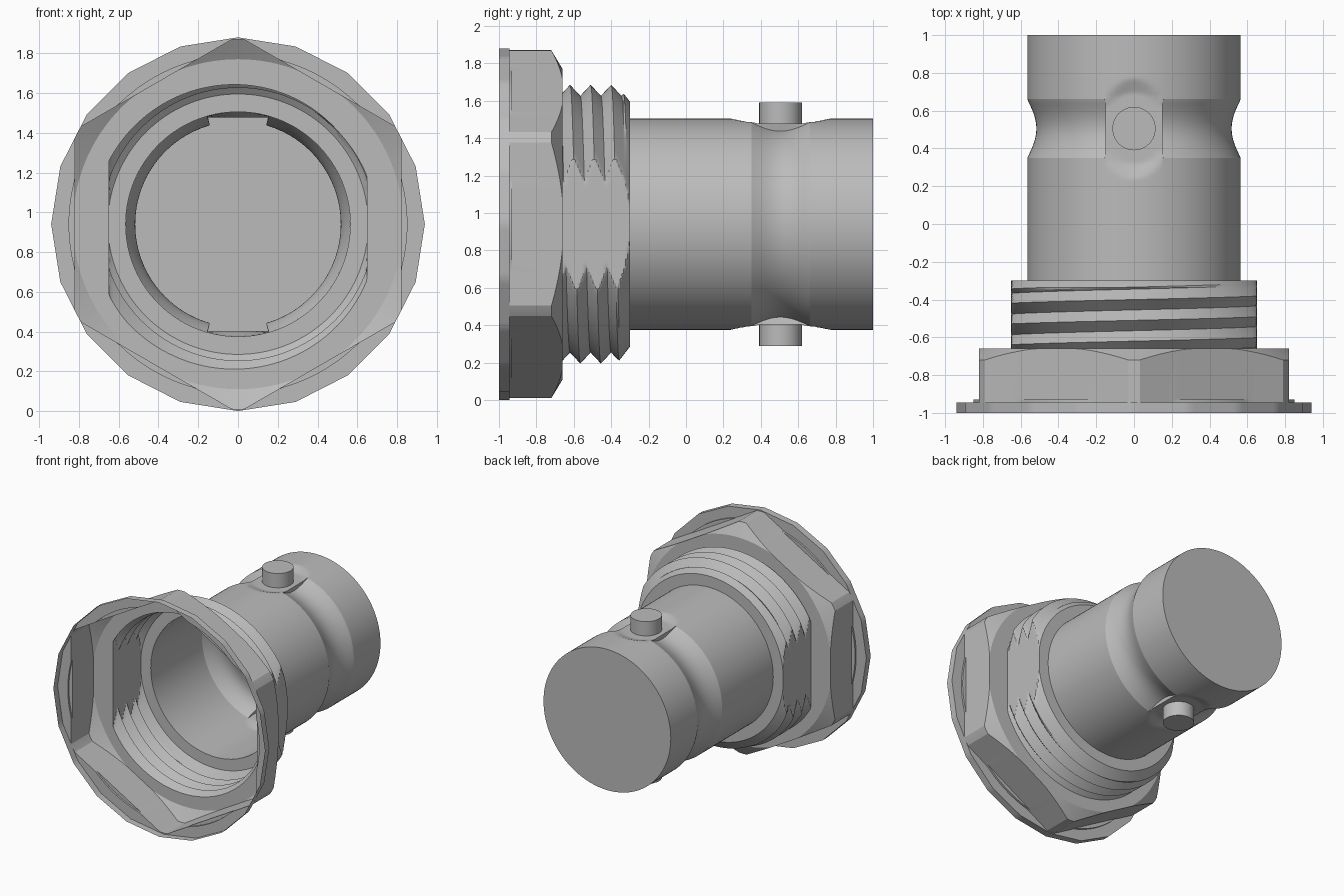
import bpy, bmesh, math
from math import pi, sin, cos, asin, radians, hypot

cube = bpy.data.objects.get("Cube")
if cube:
    bpy.data.objects.remove(cube, do_unlink=True)

AXIS_Z = 0.94
TAU = 2 * pi
PIN_Y = 0.505

metal = bpy.data.materials.new("grey_metal")
metal.use_nodes = True
GREY = (0.5, 0.5, 0.5, 1)
metal.diffuse_color = GREY
metal.node_tree.nodes["Principled BSDF"].inputs["Base Color"].default_value = GREY


def steps(n):
    return [TAU * i / n for i in range(n + 1)]


def polygon(r, a, n):
    """Radius of an n-sided polygon at angle a, with a corner at the top."""
    s = TAU / n
    return r * cos(s / 2) / cos(a % s - s / 2)


def skin(name, angles, section, smooth=25):
    """Open shell around the y axis; section(angle) lists (y, radius) pairs."""
    bm = bmesh.new()
    cols = [[bm.verts.new((r * sin(a), y, AXIS_Z + r * cos(a))) for y, r in section(a)]
            for a in angles]
    for c, d in zip(cols, cols[1:]):
        for j in range(len(c) - 1):
            bm.faces.new((c[j], d[j], d[j + 1], c[j + 1]))
    bmesh.ops.remove_doubles(bm, verts=bm.verts, dist=1e-5)
    return finish(name, bm, smooth)


def finish(name, bm, smooth):
    mesh = bpy.data.meshes.new(name)
    bm.to_mesh(mesh)
    bm.free()
    mesh.materials.append(metal)
    ob = bpy.data.objects.new(name, mesh)
    bpy.context.collection.objects.link(ob)
    bpy.ops.object.select_all(action='DESELECT')
    ob.select_set(True)
    bpy.context.view_layer.objects.active = ob
    bpy.ops.object.shade_smooth_by_angle(angle=radians(smooth))
    return ob


# Hexagonal nut with chamfered corners, open at the front
def hexagon(a):
    return min(0.93, polygon(0.947, a, 6))


def nut_section(a):
    r, foot = hexagon(a), max(0.85, hexagon(a))
    end = min(r, 0.83)
    chamfer_y = -0.66 - (r - end) * 0.6
    return [(-0.945, foot), (-0.93, foot), (-0.93, r), (chamfer_y, r),
            (-0.66, end), (-0.66, thread_radius(a, -0.66))]


# Thin flange: rim and back ring
def flange_section(a):
    rim = polygon(0.94, a, 20)
    return [(-1, rim), (-0.945, rim), (-0.945, max(0.85, hexagon(a)))]


# Helical thread cut by two side flats
PITCH, CREST_Y = 0.11, -0.51


def thread_radius(a, y):
    t = ((y - CREST_Y) / PITCH - a / TAU) % 1
    crest = 0.686 + 0.059 * abs(2 * t - 1)
    chamfer = 0.655 + 1.3 * (-0.30 - y)
    flat = 0.65 / max(abs(sin(a)), 0.01)
    return min(crest, chamfer, flat)


def thread_section(a):
    ys = [CREST_Y + PITCH * (a / TAU + k / 10) for k in range(-26, 21)]
    ys = sorted([min(max(y, -0.66), -0.30) for y in ys] + [-0.335])
    return [(y, thread_radius(a, y)) for y in ys] + [(-0.30, 0.565)]


# Barrel with a groove, and a countersunk pad under each pin
BARREL_R, PAD_Z = 0.565, 0.537
PAD_ANGLE = asin(0.15 / 0.55)


def barrel_radius(a, y):
    side = (a + pi / 2) % pi - pi / 2
    t = (y - PIN_Y) / 0.155
    r = BARREL_R
    if abs(t) < 1 and abs(side) > PAD_ANGLE:
        r -= 0.048 * cos(t * pi / 2)
    if abs(side) < 0.5:
        d = hypot(r * sin(side), y - PIN_Y)
        if d < 0.27:
            r = min(r, (PAD_Z + max(0, d - 0.19) * 0.37) / cos(side))
    return r


def barrel_section(a):
    ys = [-0.30, 0.1] + [0.2 + 0.0125 * k for k in range(50)] + [0.9, 1]
    return [(y, barrel_radius(a, y)) for y in ys] + [(1, 0)]


pad_edges = [(c + s * PAD_ANGLE + e) % TAU
             for c in (0, pi) for s in (-1, 1) for e in (-0.002, 0.002)]

skin("flange", steps(180), flange_section)
skin("hex_nut", steps(180), nut_section)
skin("thread", steps(180), thread_section)
skin("barrel", sorted(steps(120) + pad_edges), barrel_section, 20)

# Locking pins above and below
for name, side in (("top_pin", 1), ("bottom_pin", -1)):
    bm = bmesh.new()
    bmesh.ops.create_cone(bm, cap_ends=True, segments=24, radius1=0.115,
                          radius2=0.115, depth=0.115)
    bmesh.ops.translate(bm, verts=bm.verts,
                        vec=(0, PIN_Y, AXIS_Z + side * 0.594))
    finish(name, bm, 30)
